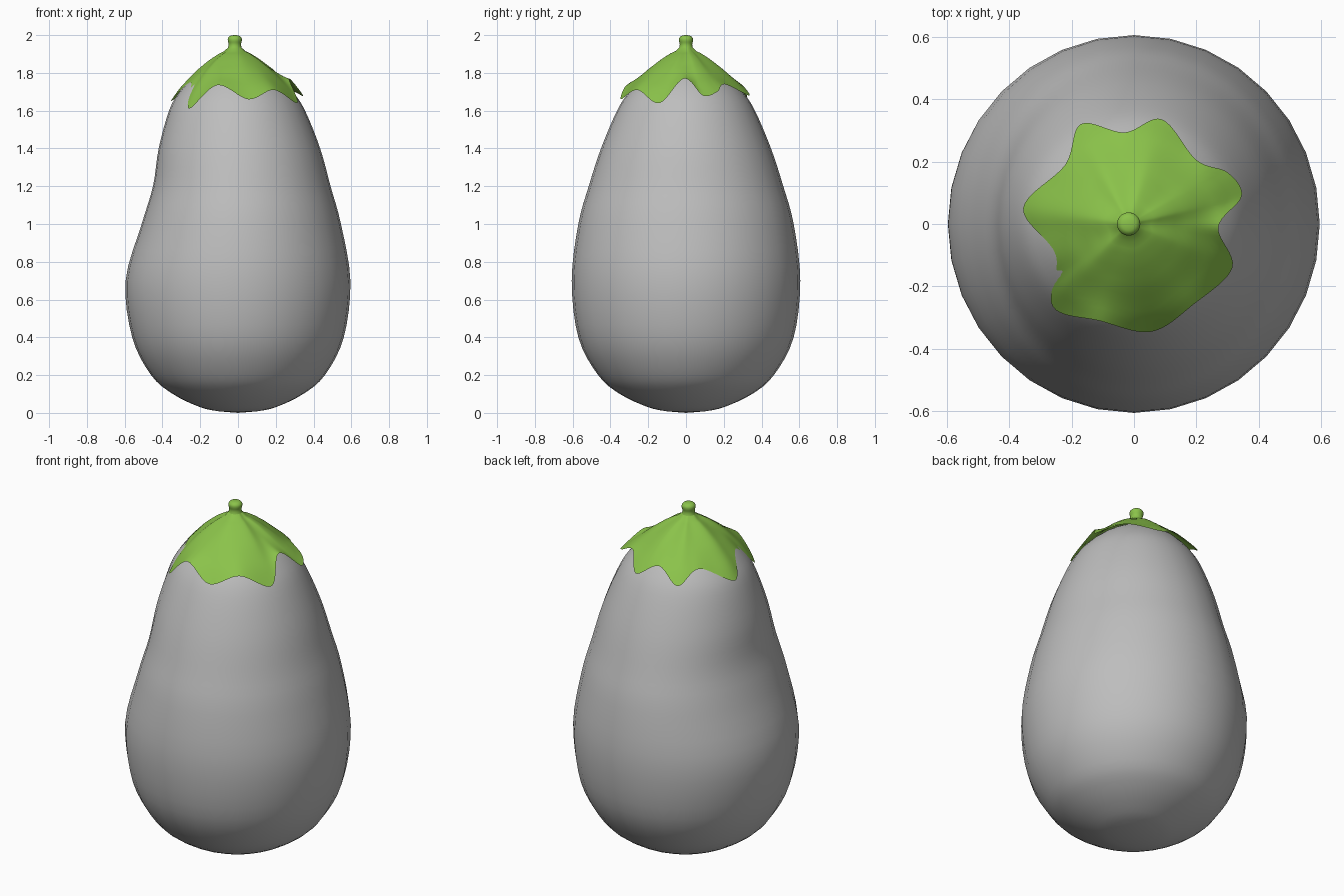
import bpy, bmesh, math
from mathutils import Vector

if "Cube" in bpy.data.objects:
    bpy.data.objects.remove(bpy.data.objects["Cube"])


def material(name, rgb):
    m = bpy.data.materials.new(name)
    m.use_nodes = True
    m.diffuse_color = (*rgb, 1)
    m.node_tree.nodes["Principled BSDF"].inputs["Base Color"].default_value = (*rgb, 1)
    return m


def spline(points, steps, cyclic=False):
    """Smooth curve through points of any dimension."""
    p = [Vector(q) for q in points]
    n = len(p)
    pick = (lambda i: p[i % n]) if cyclic else (lambda i: p[max(0, min(n - 1, i))])
    out = []
    for i in range(n if cyclic else n - 1):
        a, b, c, d = (pick(i + k) for k in (-1, 0, 1, 2))
        for s in range(steps):
            t = s / steps
            out.append(b + (c - a) * (t / 2) + (a * 2 - b * 5 + c * 4 - d) * (t * t / 2)
                       + (b * 3 - a - c * 3 + d) * (t ** 3 / 2))
    return out if cyclic else out + [p[-1]]


def skin(name, rings, mat, bottom=None, top=None):
    """Join closed rings of equal length, with optional pole points."""
    bm = bmesh.new()
    loops = [[bm.verts.new(co) for co in ring] for ring in rings]
    n = len(loops[0])
    for lo, hi in zip(loops, loops[1:]):
        for i in range(n):
            j = (i + 1) % n
            bm.faces.new((lo[i], lo[j], hi[j], hi[i]))
    for pole, loop in ((bottom, loops[0]), (top, loops[-1])):
        if pole:
            v = bm.verts.new(pole)
            for i in range(n):
                bm.faces.new((v, loop[i], loop[(i + 1) % n]))
    bmesh.ops.recalc_face_normals(bm, faces=bm.faces)
    mesh = bpy.data.meshes.new(name)
    bm.to_mesh(mesh)
    bm.free()
    mesh.materials.append(mat)
    obj = bpy.data.objects.new(name, mesh)
    bpy.context.collection.objects.link(obj)
    mesh.shade_smooth()
    return obj


def angles(n):
    return [2 * math.pi * i / n for i in range(n)]


grey = material("fruit grey", (0.51, 0.51, 0.51))
green = material("leaf green", (0.258, 0.546, 0.069))
CX = -0.017  # stem axis

# Fruit: height, half depth, half width on the left, half width on the right
profile = spline([
    (0.008, 0.10, 0.10, 0.10), (0.03, 0.20, 0.20, 0.20), (0.10, 0.35, 0.345, 0.345),
    (0.20, 0.465, 0.46, 0.46), (0.40, 0.57, 0.56, 0.56), (0.70, 0.605, 0.595, 0.595),
    (1.00, 0.57, 0.545, 0.51), (1.20, 0.515, 0.49, 0.45), (1.40, 0.45, 0.435, 0.42),
    (1.60, 0.365, 0.355, 0.365), (1.70, 0.30, 0.29, 0.31), (1.78, 0.22, 0.205, 0.235),
    (1.84, 0.125, 0.11, 0.14), (1.86, 0.06, 0.045, 0.075)], 4)
rings = []
for z, depth, left, right in profile:
    ring = []
    for a in angles(32):
        c, s = math.cos(a), math.sin(a)
        r = depth * s * s + (left if c > 0 else right) * c * c
        ring.append((r * c, r * s, z))
    rings.append(ring)
skin("fruit", rings, grey, (0, 0, 0), (CX, 0, 1.865))

# Calyx: wavy rim of leaf tips and notches, counter-clockwise
rim = spline([
    (0.345, 0.09, 1.68), (0.30, 0.165, 1.70), (0.20, 0.205, 1.74), (0.09, 0.335, 1.68),
    (-0.03, 0.293, 1.74), (-0.17, 0.32, 1.67), (-0.22, 0.19, 1.735), (-0.355, 0.05, 1.65),
    (-0.25, -0.10, 1.75), (-0.26, -0.265, 1.61), (-0.11, -0.31, 1.735), (0.055, -0.345, 1.66),
    (0.19, -0.258, 1.71), (0.315, -0.14, 1.64), (0.27, -0.01, 1.77)], 8, cyclic=True)
dome = [(0.035, 1.935), (0.05, 1.917), (0.08, 1.903), (0.13, 1.87), (0.20, 1.815),
        (0.30, 1.722), (0.36, 1.65), (0.45, 1.53)]


def dome_height(r):
    for (r0, z0), (r1, z1) in zip(dome, dome[1:]):
        if r <= r1:
            return z0 + (z1 - z0) * (r - r0) / (r1 - r0)
    return dome[-1][1]


STEPS = 14
rings = []
for k in range(STEPS + 1):
    t = k / STEPS
    ring = []
    for x, y, z in rim:
        reach = math.hypot(x - CX, y)
        r = 0.035 + (reach - 0.035) * t
        ridge = 0.15 * (reach - 0.32) * math.sin(math.pi * t)
        height = dome_height(r) + (z - dome_height(reach)) * t ** 4 + ridge
        ring.append((CX + (x - CX) * r / reach, y * r / reach, height))
    rings.append(ring)
skin("calyx", rings[::-1], green)

# Stem with a rounded, slightly wider tip
stem = spline([(0.05, 1.912), (0.037, 1.932), (0.033, 1.952), (0.037, 1.97),
               (0.036, 1.984), (0.026, 1.995), (0.012, 1.999)], 3)
skin("stem", [[(CX + r * math.cos(a), r * math.sin(a), z) for a in angles(20)]
              for r, z in stem], green, top=(CX, 0, 2.0))
